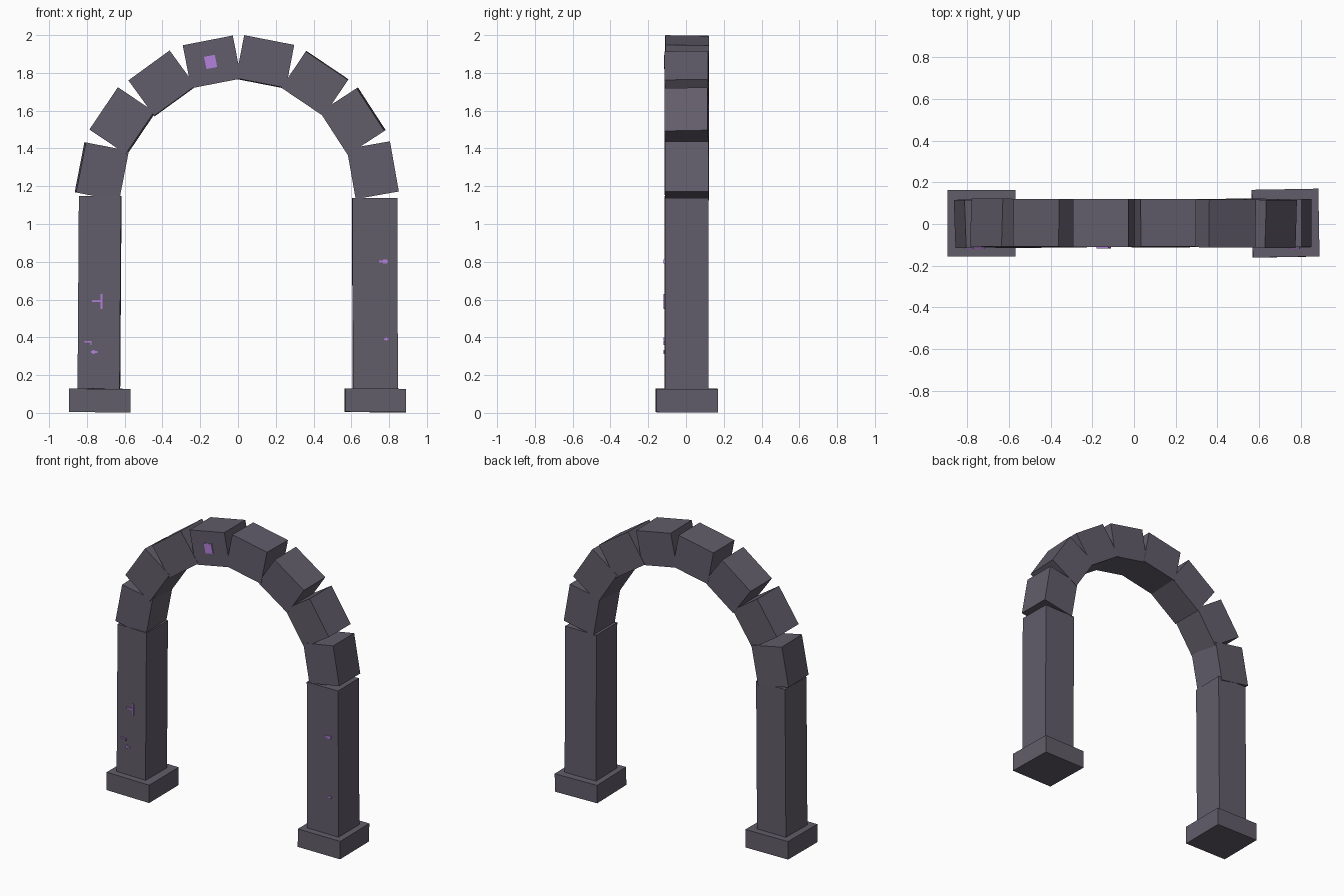
import bpy
from math import radians, sin, cos
from mathutils import Vector

default = bpy.data.objects.get("Cube")
if default:
    bpy.data.objects.remove(default, do_unlink=True)


def make_material(name, colour):
    mat = bpy.data.materials.new(name)
    mat.use_nodes = True
    mat.diffuse_color = colour
    mat.node_tree.nodes["Principled BSDF"].inputs["Base Color"].default_value = colour
    return mat


stone = make_material("dark stone", (0.122, 0.11, 0.145, 1))
violet = make_material("glowing violet", (0.46, 0.22, 0.72, 1))


def box(name, centre, size, turn=(0, 0, 0), mat=stone):
    """Flat-sided block with its rotation given in degrees."""
    bpy.ops.mesh.primitive_cube_add(size=1, location=centre,
                                    rotation=[radians(a) for a in turn])
    obj = bpy.context.object
    obj.name = name
    obj.scale = size
    obj.data.materials.append(mat)
    return obj


# Plinths and pillars, each set very slightly askew
box("right_plinth", (-0.732, 0.004, 0.066), (0.325, 0.32, 0.124), (0.3, 0.5, 0))
box("left_plinth", (0.727, 0.004, 0.066), (0.32, 0.325, 0.124), (-0.3, 0.5, 1))
box("right_pillar", (-0.733, 0.002, 0.638), (0.223, 0.23, 1.02), (0, 0.4, -0.8))
box("left_pillar", (0.725, 0.002, 0.632), (0.238, 0.23, 1.01), (0, -0.2, 0.5))

# Arch blocks: middle of the outer edge (x, z), slope, roll
LENGTH, DEPTH, WIDTH = 0.27, 0.232, 0.23
blocks = [
    (-0.835, 1.30, 79, 2),
    (-0.708, 1.61, 56, -2),
    (-0.47, 1.838, 36, -1),
    (-0.16, 1.972, 11, 0),
    (0.165, 1.972, -11, -1),
    (0.472, 1.84, -34, 1),
    (0.705, 1.608, -57, 2),
    (0.828, 1.305, -80, 0),
]
for i, (x, z, slope, roll) in enumerate(blocks):
    a = radians(slope)
    outward = Vector((-sin(a), 0, cos(a)))
    centre = Vector((x, 0.004, z)) - outward * DEPTH / 2
    box(f"arch_block_{i + 1}", centre, (LENGTH, WIDTH, DEPTH), (roll, -slope, 0))

# Square violet inlay on the front of the crown
box("crown_inlay", (-0.145, -0.112, 1.858), (0.058, 0.009, 0.066), (0, -11, 0), violet)

# Thin violet marks on the pillar fronts: x, z, width, height
marks = [
    (-0.722, 0.59, 0.01, 0.08),
    (-0.748, 0.592, 0.05, 0.009),
    (-0.795, 0.376, 0.036, 0.009),
    (-0.778, 0.37, 0.006, 0.02),
    (-0.762, 0.322, 0.034, 0.01),
    (-0.766, 0.322, 0.01, 0.022),
    (0.77, 0.802, 0.046, 0.01),
    (0.778, 0.802, 0.02, 0.02),
    (0.785, 0.39, 0.024, 0.009),
    (0.784, 0.39, 0.008, 0.016),
]
for i, (x, z, w, h) in enumerate(marks):
    box(f"pillar_mark_{i + 1}", (x, -0.115, z), (w, 0.009, h), mat=violet)
